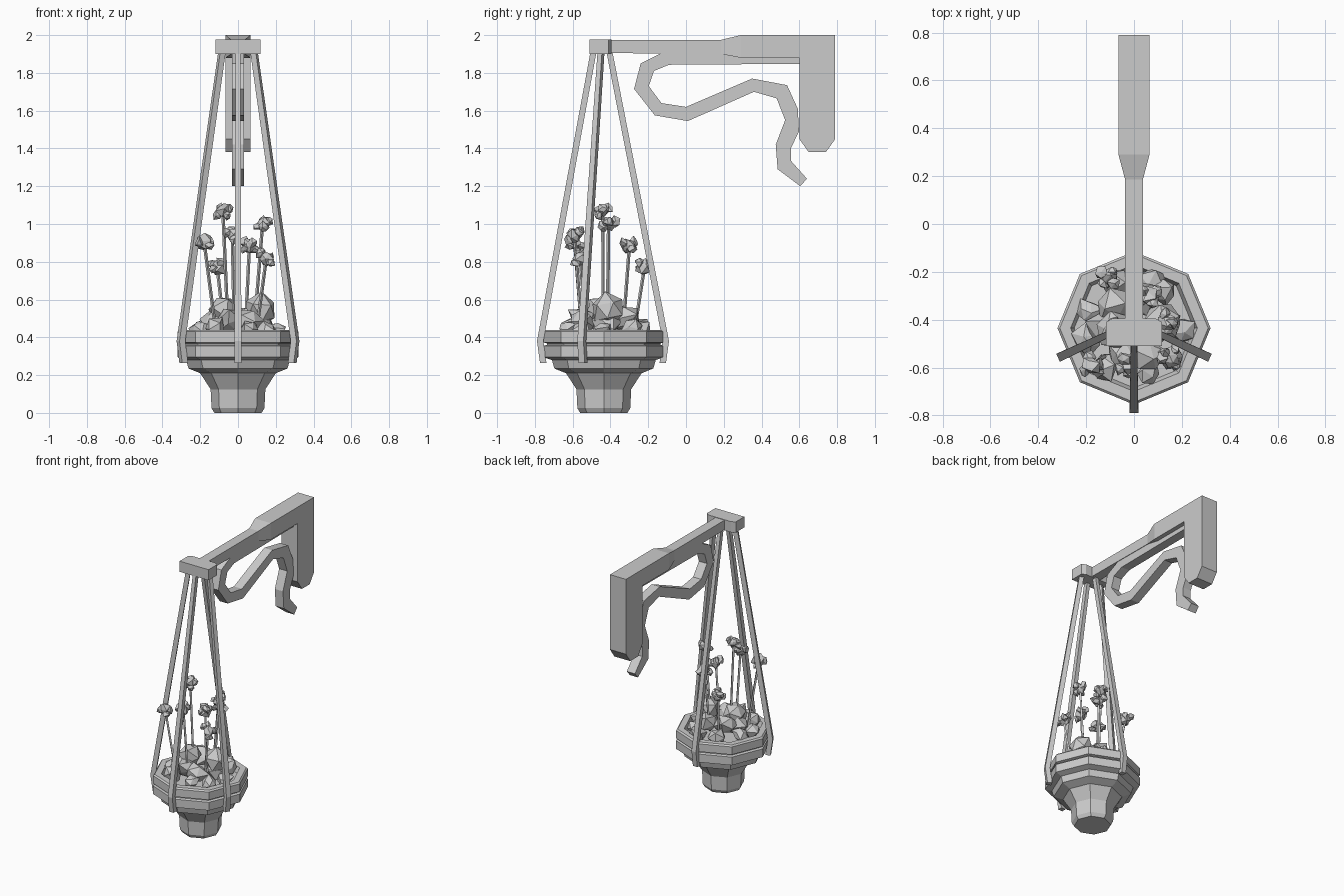
import bpy, bmesh, math, random
from mathutils import Vector, Matrix

random.seed(7)
cube = bpy.data.objects.get("Cube")
if cube:
    bpy.data.objects.remove(cube)

grey = bpy.data.materials.new("plain grey")
grey.use_nodes = True
grey.diffuse_color = (0.6, 0.6, 0.6, 1)
grey.node_tree.nodes["Principled BSDF"].inputs["Base Color"].default_value = (0.6, 0.6, 0.6, 1)

CENTRE_Y = -0.435


def finish(name, bm):
    bmesh.ops.recalc_face_normals(bm, faces=bm.faces)
    mesh = bpy.data.meshes.new(name)
    bm.to_mesh(mesh)
    bm.free()
    mesh.materials.append(grey)
    obj = bpy.data.objects.new(name, mesh)
    bpy.context.collection.objects.link(obj)
    return obj


def slab(name, outline, half):
    """Side outline of (y, z) points, extruded across x; half may depend on y."""
    bm = bmesh.new()
    rows = [[bm.verts.new((s * half, y, z)) for y, z in outline] for s in (-1, 1)]
    bm.faces.new(rows[0])
    bm.faces.new(rows[1])
    n = len(outline)
    for i in range(n):
        j = (i + 1) % n
        bm.faces.new((rows[0][i], rows[0][j], rows[1][j], rows[1][i]))
    return finish(name, bm)


def loft(bm, rings):
    """Skin matching rings of points and cap both ends."""
    loops = [[bm.verts.new(p) for p in ring] for ring in rings]
    n = len(loops[0])
    for a, b in zip(loops, loops[1:]):
        for i in range(n):
            j = (i + 1) % n
            bm.faces.new((a[i], a[j], b[j], b[i]))
    bm.faces.new(loops[0])
    bm.faces.new(loops[-1])


def crystal(bm, centre, radius, jitter, squash=1.0):
    """Crumpled low-poly lump."""
    turn = Matrix.Rotation(random.uniform(0, 6), 4, (random.random(), random.random(), 1))
    made = bmesh.ops.create_icosphere(bm, subdivisions=1, radius=radius)
    for v in made["verts"]:
        p = turn @ v.co * random.uniform(1 - jitter, 1 + jitter)
        p.z *= squash
        v.co = p + Vector(centre)


# Pot: octagonal turned profile of (radius, height)
profile = [(0.125, 0), (0.14, 0.025), (0.145, 0.125), (0.2, 0.21), (0.262, 0.235),
           (0.275, 0.28), (0.32, 0.295), (0.32, 0.355), (0.3, 0.36), (0.3, 0.368),
           (0.32, 0.373), (0.32, 0.43), (0.31, 0.44), (0.265, 0.44), (0.25, 0.4)]
bm = bmesh.new()
loft(bm, [[(r * math.cos(k * math.pi / 4), CENTRE_Y + r * math.sin(k * math.pi / 4), z)
           for k in range(8)] for r, z in profile])
finish("pot", bm)

# Bracket arm, widening towards the wall: (y, half width, bottom, top)
stations = [(-0.4, 0.037, 1.905, 1.975), (0.185, 0.037, 1.9, 1.975),
            (0.29, 0.065, 1.88, 2.0), (0.62, 0.065, 1.88, 2.0)]
bm = bmesh.new()
loft(bm, [[(-w, y, lo), (w, y, lo), (w, y, hi), (-w, y, hi)] for y, w, lo, hi in stations])
finish("bracket_arm", bm)

# Wall post with a chamfered foot
slab("wall_post", [(0.6, 2), (0.79, 2), (0.79, 1.45), (0.74, 1.38), (0.65, 1.38), (0.6, 1.45)], 0.065)

# Curled brace below the arm
slab("scroll_brace", [
    (0.61, 1.91), (-0.12, 1.91), (-0.24, 1.85), (-0.275, 1.715), (-0.165, 1.575), (0.01, 1.545),
    (0.36, 1.7), (0.48, 1.665), (0.525, 1.55), (0.475, 1.42), (0.485, 1.29), (0.605, 1.2),
    (0.64, 1.24), (0.555, 1.335), (0.555, 1.4), (0.598, 1.49), (0.592, 1.61), (0.535, 1.735),
    (0.35, 1.77), (0, 1.62), (-0.13, 1.64), (-0.197, 1.73), (-0.17, 1.81), (-0.09, 1.843),
    (0.61, 1.848)], 0.033)

# Cross head at the end of the arm
bm = bmesh.new()
plan = [(-0.118, -0.51), (0.118, -0.51), (0.118, -0.41), (0.09, -0.395),
        (-0.09, -0.395), (-0.118, -0.41)]
loft(bm, [[(x, y, z) for x, y in plan] for z in (1.9, 1.978)])
finish("cross_head", bm)

# Four straps: bent bars from the head down to the pot bands
straps = {"front": ((0, -0.49), (0, -0.772)), "back": ((0, -0.405), (0, -0.107)),
          "right": ((-0.085, -0.45), (-0.302, -0.552)), "left": ((0.085, -0.45), (0.302, -0.552))}
for side, (top, low) in straps.items():
    a, b = Vector(top), Vector(low)
    out = (b - a).normalized()
    across = Vector((-out.y, out.x))
    rings = []
    for pos, z, w, t in ((a, 1.91, 0.013, 0.016), (b, 0.38, 0.018, 0.017),
                         (b - out * 0.016, 0.265, 0.018, 0.017)):
        corners = [pos + across * w * i + out * t * j for i, j in ((-1, -1), (1, -1), (1, 1), (-1, 1))]
        rings.append([(c.x, c.y, z) for c in corners])
    bm = bmesh.new()
    loft(bm, rings)
    finish(side + "_strap", bm)

# Leafy lumps filling the pot
bm = bmesh.new()
for count, ring, size, height in ((9, 0.2, 0.06, 0.445), (6, 0.12, 0.075, 0.48)):
    for k in range(count):
        ang = math.tau * k / count + random.uniform(-0.2, 0.2)
        crystal(bm, (ring * math.cos(ang), CENTRE_Y + ring * math.sin(ang),
                     height + random.uniform(-0.015, 0.02)), size, 0.3, 0.9)
for x, y in ((-0.08, -0.44), (0.12, -0.41)):
    crystal(bm, (x, y, 0.545), 0.085, 0.2)
finish("foliage", bm)

# Flowers: thin stems topped by clusters of spiky blossoms
flowers = [(-0.08, -0.44, 1.07), (0.13, -0.41, 1.0), (-0.18, -0.59, 0.91), (-0.03, -0.59, 0.94),
           (0.06, -0.3, 0.88), (0.15, -0.56, 0.82), (-0.11, -0.22, 0.77)]
stems, heads = bmesh.new(), bmesh.new()
for x, y, z in flowers:
    foot = (x * 0.65, CENTRE_Y + (y - CENTRE_Y) * 0.75)
    loft(stems, [[(px + 0.009 * math.cos(k * math.tau / 4), py + 0.009 * math.sin(k * math.tau / 4), pz)
                  for k in range(4)] for px, py, pz in ((*foot, 0.43), (x, y, z))])
    crystal(heads, (x, y, z), 0.042, 0.3)
    for k in range(4):
        ang = k * math.tau / 4 + random.random()
        crystal(heads, (x + 0.032 * math.cos(ang), y + 0.032 * math.sin(ang),
                        z + random.uniform(-0.025, 0.025)), 0.027, 0.35)
finish("flower_stems", stems)
finish("flower_heads", heads)
